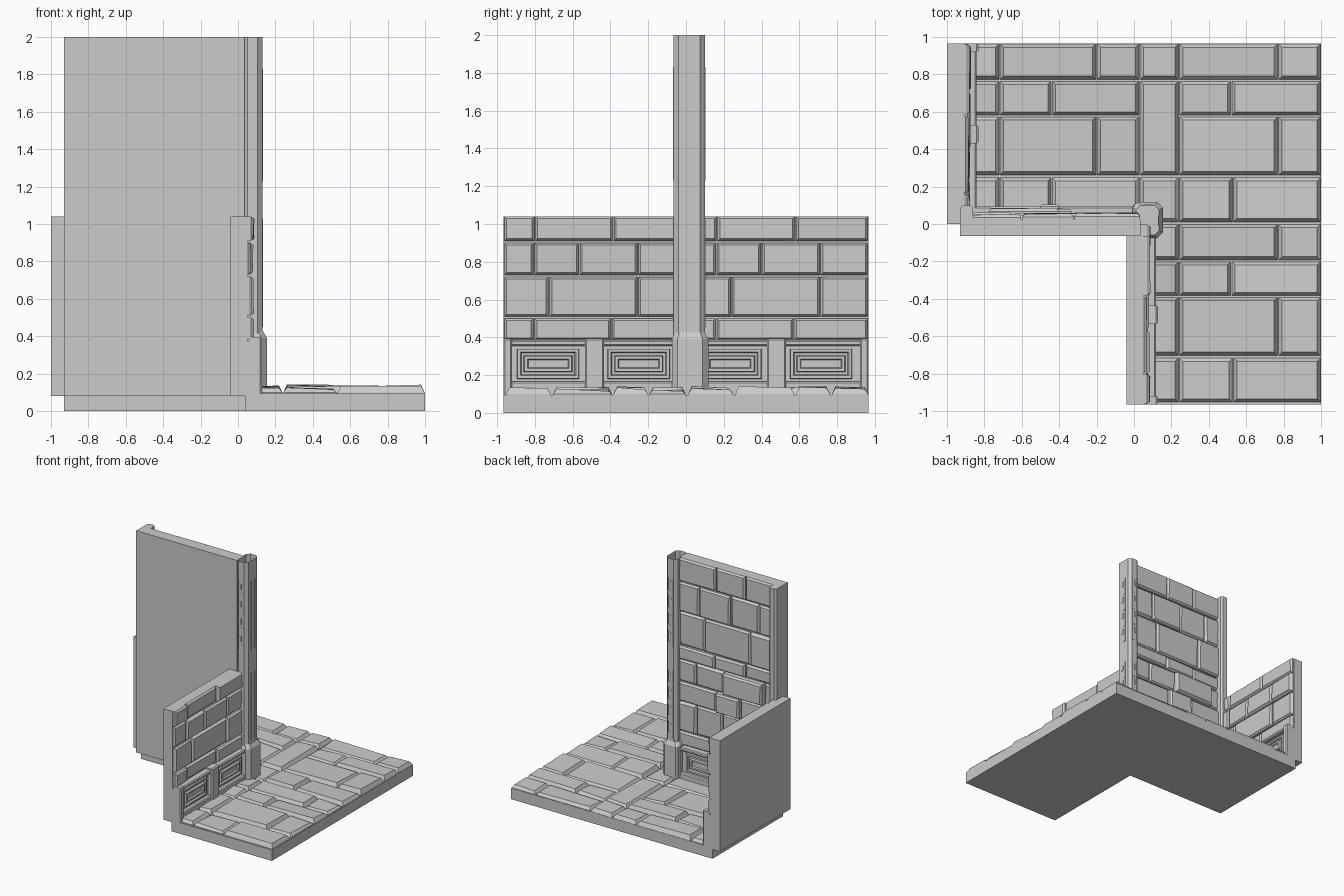
import bpy, bmesh, random
from mathutils import Matrix, Vector

if "Cube" in bpy.data.objects:
    bpy.data.objects.remove(bpy.data.objects["Cube"])

random.seed(4)


def finish(bm, name):
    bmesh.ops.recalc_face_normals(bm, faces=bm.faces)
    me = bpy.data.meshes.new(name)
    bm.to_mesh(me)
    bm.free()
    ob = bpy.data.objects.new(name, me)
    bpy.context.collection.objects.link(ob)
    return ob


def frame(origin, u, v, w):
    m = Matrix((u, v, w)).transposed().to_4x4()
    m.translation = Vector(origin)
    return m


def stack(bm, m, u0, u1, v0, v1, rings, tilt=0.0, bottom=True):
    """Stacked rectangles: rings are (inset, height); tilt skews the last ring."""
    loops = []
    for k, (i, w) in enumerate(rings):
        t = tilt if k == len(rings) - 1 else 0
        loops.append([bm.verts.new(m @ Vector((u, v, w + random.uniform(-t, t)))) for u, v in
                      ((u0 + i, v0 + i), (u1 - i, v0 + i), (u1 - i, v1 - i), (u0 + i, v1 - i))])
    for a, b in zip(loops, loops[1:]):
        for j in range(4):
            bm.faces.new((a[j], a[j - 1], b[j - 1], b[j]))
    if bottom:
        bm.faces.new(loops[0])
    bm.faces.new(loops[-1])


def prism(bm, levels, cap_top=True):
    """Chamfered column: levels are (x0, x1, y0, y1, chamfer, z)."""
    loops = []
    for x0, x1, y0, y1, c, z in levels:
        pts = ((x0 + c, y0), (x1 - c, y0), (x1, y0 + c), (x1, y1 - c),
               (x1 - c, y1), (x0 + c, y1), (x0, y1 - c), (x0, y0 + c))
        loops.append([bm.verts.new((x, y, z)) for x, y in pts])
    for a, b in zip(loops, loops[1:]):
        for j in range(8):
            bm.faces.new((a[j - 1], a[j], b[j], b[j - 1]))
    bm.faces.new(loops[0])
    if cap_top:
        bm.faces.new(loops[-1])


X, Y, Z = (1, 0, 0), (0, 1, 0), (0, 0, 1)
GROUND = frame((0, 0, 0), X, Y, Z)
L = 0.965

# L-shaped floor slab
bm = bmesh.new()
outline = [(-.93, 0), (.04, 0), (.04, -L), (1, -L), (1, L), (-.93, L)]
f = bm.faces.new([bm.verts.new((x, y, 0)) for x, y in outline])
ext = bmesh.ops.extrude_face_region(bm, geom=[f])
bmesh.ops.translate(bm, vec=(0, 0, .095),
                    verts=[g for g in ext["geom"] if isinstance(g, bmesh.types.BMVert)])
finish(bm, "floor_slab")

# Floor paving: row bounds with column splits
bm = bmesh.new()
main = [(.77, L, [.24, .77, 1]), (.58, .765, [.24, .52, 1]), (.26, .575, [.24, .77, 1]),
        (.01, .25, [.24, .53, 1])]
left = [[-.72, -.2, .03], [-.72, -.44, .03], [-.72, -.2, .03], [-.72, -.44, .03]]
tiles = []
for (y0, y1, right), lft in zip(main, left):
    for cols, off in ((right, 0), (lft, 0), (right, -L)):
        tiles += [(a, b, y0 + off, y1 + off) for a, b in zip(cols, cols[1:])]
    tiles.append((-.9, -.72, y0, y1))
    tiles.append((.06, .24, y0 - L, y1 - L))
tiles += [(.03, .24, .77, L), (.03, .24, .26, .765), (.03, .24, .01, .25)]
for a, b, c, d in tiles:
    h = random.choice((.122, .128, .134))
    stack(bm, GROUND, a + .003, b - .003, c + .002, d - .002,
          [(0, .09), (0, .1), (.018, h)], .008)
finish(bm, "floor_paving")

# Walls: shared lower brick rows, extra rows for the tall wall
LOW = [(.385, .50, [.16, .57]), (.51, .72, [.24, .71]), (.73, .90, [.16, .40, .71]),
       (.91, 1.04, [.165, .58])]
TALL = [(.385, .50, [.3, .62]), (.51, .755, [.22, .55, .8]), (.765, .93, [.37, .6]),
        (.94, 1.12, [.15, .53, .8]), (1.13, 1.24, [.33, .62]), (1.25, 1.53, [.28, .72]),
        (1.54, 1.79, [.2, .47, .77]), (1.80, 2.0, [.33, .61])]


def wall(name, m, top, rows, proud=()):
    bm = bmesh.new()
    stack(bm, m, 0, L, .08, top, [(0, 0), (0, .09)])
    finish(bm, name + "_slab")

    bm = bmesh.new()
    for r, (z0, z1, cuts) in enumerate(rows):
        edges = [0] + cuts + [L]
        for c, (a, b) in enumerate(zip(edges, edges[1:])):
            w = .148 if (r, c) in proud else random.uniform(.108, .126)
            stack(bm, m, a + .003, b - .003, z0, z1,
                  [(0, .085), (0, w - .016), (.012, w)], .004)
    finish(bm, name + "_bricks")

    # Wainscot with two stepped panels, rails and pilasters
    bm = bmesh.new()
    stack(bm, m, 0, L, .08, .375, [(0, .08), (0, .125)])
    for z0, z1 in ((.08, .165), (.355, .385)):
        stack(bm, m, 0, L, z0, z1, [(0, .1), (0, .15), (.008, .158)])
    for u in (.235, .715):
        stack(bm, m, u - .165, u + .165, .18, .34,
              [(0, .12), (.003, .142), (.018, .142), (.024, .128), (.036, .128),
               (.04, .146), (.055, .146), (.06, .134)], bottom=False)
    for a, b in ((0, .045), (.43, .53), (L - .045, L)):
        stack(bm, m, a, b, .08, .395, [(0, .1), (0, .158), (.008, .168)])
    finish(bm, name + "_wainscot")


wall("right_low_wall", frame((-.04, -L, 0), Y, Z, X), 1.04, LOW)
wall("left_low_wall", frame((-1, 0, 0), Y, Z, X), 1.04, LOW)
wall("tall_wall", frame((-.93, -.065, 0), X, Z, Y), 2.0, TALL, {(2, 1), (3, 1)})

# Corner pillar on a chamfered plinth, open at the top
bm = bmesh.new()
prism(bm, [(-.01, .155, -.075, .118, .03, .08), (-.01, .155, -.075, .118, .03, .39),
           (.01, .135, -.06, .1, .025, .425)])
finish(bm, "corner_pillar_plinth")
bm = bmesh.new()
prism(bm, [(.025, .13, -.065, .1, .025, .4), (.025, .13, -.065, .1, .025, 2.0)], False)
finish(bm, "corner_pillar")

# Half pillar at the far end of the tall wall
bm = bmesh.new()
prism(bm, [(-.93, -.86, 0, .1, .015, .36), (-.93, -.86, 0, .1, .015, 2.0)])
finish(bm, "end_pillar")

# Fretwork strips on the pillar faces
bm = bmesh.new()
faces = [frame((.13, .018, 0), Y, Z, X), frame((.078, -.065, 0), X, Z, (0, -1, 0)),
         frame((.078, .1, 0), X, Z, Y)]
for m in faces:
    for z0, z1 in ((.45, 1.03), (1.23, 1.83)):
        for s in (-.024, .024):
            stack(bm, m, s - .003, s + .003, z0, z1, [(0, -.002), (0, .004)])
        n = 8
        for k in range(n):
            z = z0 + (z1 - z0) * k / n
            s = -.011 if k % 2 else .011
            stack(bm, m, s - .011, s + .011, z, z + .05, [(0, -.002), (0, .003)])
finish(bm, "pillar_fretwork")
